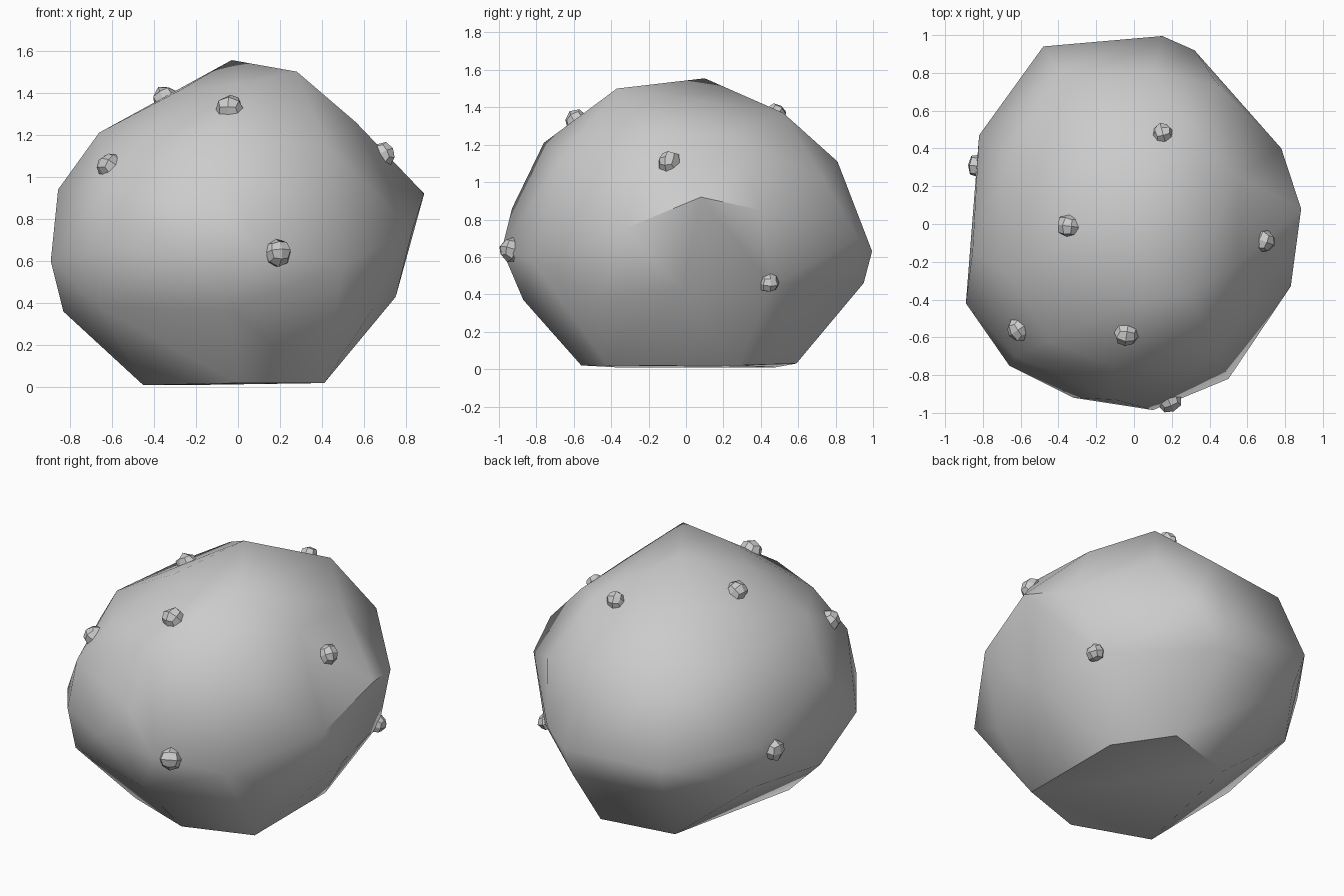
import bpy, bmesh, random

if "Cube" in bpy.data.objects:
    bpy.data.objects.remove(bpy.data.objects["Cube"])

random.seed(4)


def finish(bm, name):
    bmesh.ops.recalc_face_normals(bm, faces=bm.faces)
    mesh = bpy.data.meshes.new(name)
    bm.to_mesh(mesh)
    bm.free()
    obj = bpy.data.objects.new(name, mesh)
    bpy.context.collection.objects.link(obj)
    return obj


# Boulder: rough corner points by height, wrapped in a convex skin
corners = [
    # flat base
    (.41, -.42, .02), (.41, .28, .02), (.18, .59, .03), (-.26, .48, .01),
    (-.45, -.38, .01), (0, -.56, .02),
    # lower flank
    (.75, -.02, .43), (.64, -.45, .37), (.66, .46, .45),
    (.12, .95, .46), (-.45, .87, .46), (-.77, .42, .42),
    (-.83, -.15, .36), (-.66, -.67, .38), (-.05, -.87, .37),
    # widest belt
    (.83, -.33, .75), (.885, .08, .92), (.78, .4, .85), (.32, .92, .7),
    (.15, .995, .63), (-.48, .94, .65), (-.82, .47, .7), (-.89, -.42, .6),
    (-.66, -.75, .66), (-.32, -.92, .64), (.1, -.985, .64), (.5, -.82, .58),
    # shoulder
    (-.855, -.15, .94), (-.63, -.7, .95), (-.1, -.93, .86),
    (.43, -.66, 1.13), (.56, -.2, 1.26), (.45, .73, 1.02),
    (-.4, .8, 1.06), (-.66, .35, 1.16), (-.66, -.26, 1.21), (.1, .81, 1.11),
    # crown
    (-.45, -.62, 1.19), (-.1, -.76, 1.21), (0, -.42, 1.44),
    (-.27, -.25, 1.415), (.28, -.37, 1.5), (.55, .25, 1.25),
    (.28, .52, 1.37), (-.3, .35, 1.38), (-.03, .1, 1.555),
]
bm = bmesh.new()
for c in corners:
    bm.verts.new(c)
bmesh.ops.convex_hull(bm, input=bm.verts[:])
loose = [v for v in bm.verts if not v.link_faces]
bmesh.ops.delete(bm, geom=loose, context='VERTS')
boulder = finish(bm, "boulder")
bpy.context.view_layer.objects.active = boulder
boulder.select_set(True)
bpy.ops.object.shade_smooth_by_angle(angle=0.75)
bpy.context.view_layer.update()

# Small faceted pebbles, half sunk where they touch the boulder
pebbles = [
    ((.20, -.97, .65), .066), ((-.04, -.59, 1.33), .066),
    ((-.66, -.59, 1.10), .064), ((-.355, -.01, 1.385), .064),
    ((.71, -.1, 1.12), .062), ((.15, .49, 1.38), .055),
    ((-.86, .31, .62), .066), ((.69, .45, .45), .053),
]
for i, (spot, radius) in enumerate(pebbles):
    bm = bmesh.new()
    bmesh.ops.create_cube(bm, size=2)
    bmesh.ops.subdivide_edges(bm, edges=bm.edges[:], cuts=1, use_grid_fill=True)
    for v in bm.verts:
        v.co = v.co.normalized() * radius * random.uniform(.9, 1.1)
    obj = finish(bm, f"pebble_{i + 1}")
    _, point, normal, _ = boulder.closest_point_on_mesh(spot)
    obj.location = point - normal * .008
    obj.rotation_euler = normal.to_track_quat('Z', 'Y').to_euler()
